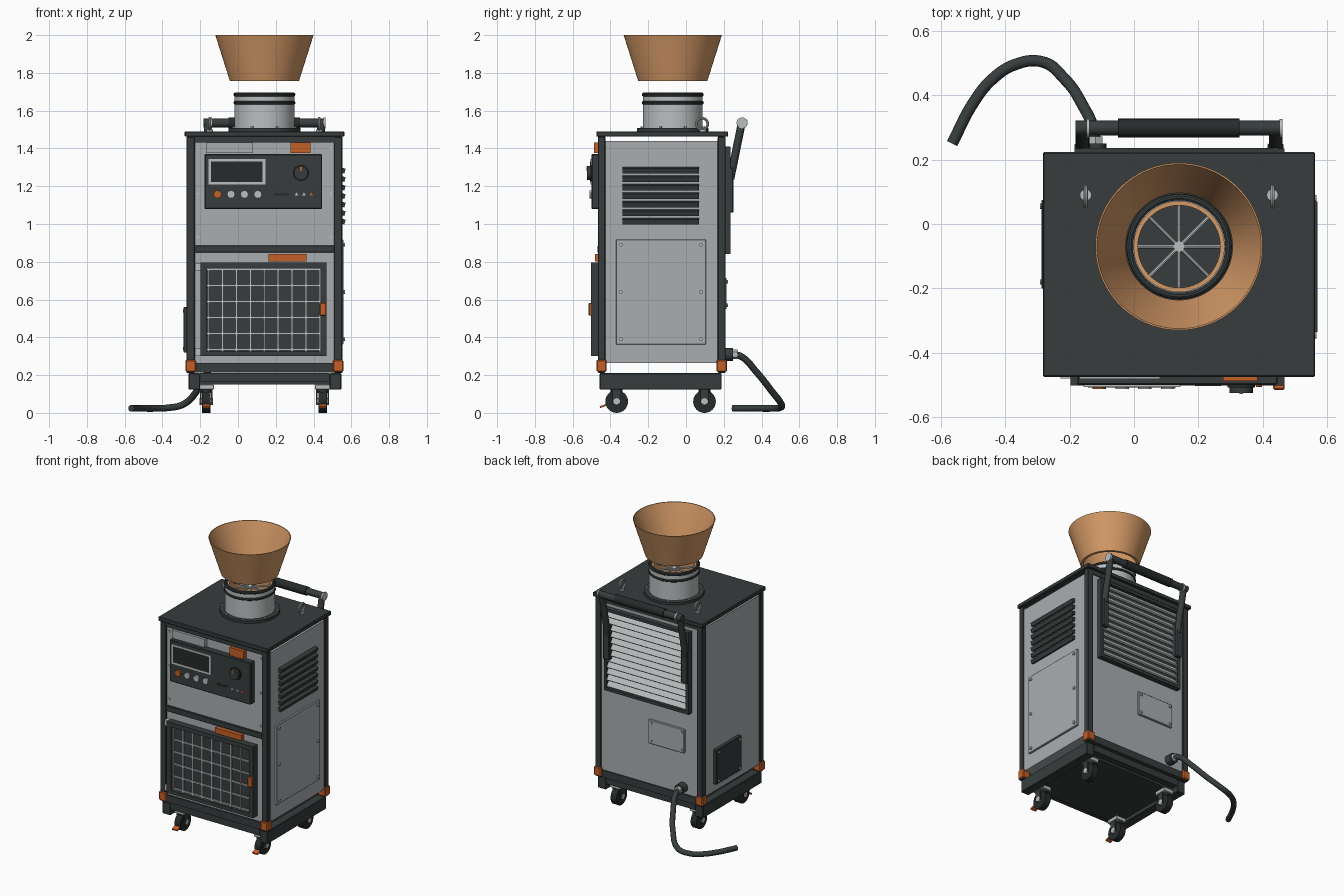
import bpy, bmesh
from math import pi, radians, cos, sin
from mathutils import Vector, Matrix

if "Cube" in bpy.data.objects:
    bpy.data.objects.remove(bpy.data.objects["Cube"], do_unlink=True)


def material(name, rgb, rough=0.6):
    m = bpy.data.materials.new(name)
    m.use_nodes = True
    m.diffuse_color = (*rgb, 1)
    bsdf = m.node_tree.nodes["Principled BSDF"]
    bsdf.inputs["Base Color"].default_value = (*rgb, 1)
    bsdf.inputs["Roughness"].default_value = rough
    return m


PANEL = material("panel grey", (0.40, 0.42, 0.44))
METAL = material("light metal", (0.50, 0.52, 0.53))
DARK = material("charcoal", (0.038, 0.046, 0.046))
BLACK = material("rubber black", (0.02, 0.024, 0.024))
ORANGE = material("safety orange", (0.56, 0.115, 0.02))
TAN = material("copper tan", (0.66, 0.32, 0.135))


def finish(name, bm, mat, smooth=False):
    mesh = bpy.data.meshes.new(name)
    bmesh.ops.recalc_face_normals(bm, faces=bm.faces)
    bm.to_mesh(mesh)
    bm.free()
    mesh.materials.append(mat)
    ob = bpy.data.objects.new(name, mesh)
    bpy.context.collection.objects.link(ob)
    if smooth:
        bpy.ops.object.select_all(action="DESELECT")
        ob.select_set(True)
        bpy.context.view_layer.objects.active = ob
        bpy.ops.object.shade_smooth_by_angle(angle=radians(35))
    return ob


def box(name, x, y, z, mat, bevel=0, tilt=None):
    """Box from (min, max) pairs, optionally tilted about its centre."""
    bm = bmesh.new()
    bmesh.ops.create_cube(bm, size=1)
    size = Vector((x[1] - x[0], y[1] - y[0], z[1] - z[0]))
    mid = Vector((sum(x), sum(y), sum(z))) / 2
    bmesh.ops.scale(bm, vec=size, verts=bm.verts)
    if bevel:
        bmesh.ops.bevel(bm, geom=bm.edges[:], offset=bevel, segments=1, affect="EDGES")
    if tilt:
        bmesh.ops.rotate(bm, matrix=Matrix.Rotation(tilt[0], 3, tilt[1]), verts=bm.verts)
    bmesh.ops.translate(bm, vec=mid, verts=bm.verts)
    return finish(name, bm, mat)


def rod(name, a, b, r, mat, segs=24):
    """Cylinder between two points."""
    a, b = Vector(a), Vector(b)
    bm = bmesh.new()
    bmesh.ops.create_cone(bm, cap_ends=True, segments=segs, radius1=r, radius2=r, depth=(b - a).length)
    turn = Vector((0, 0, 1)).rotation_difference(b - a).to_matrix().to_4x4()
    bmesh.ops.transform(bm, matrix=Matrix.Translation((a + b) / 2) @ turn, verts=bm.verts)
    return finish(name, bm, mat, True)


def lathe(name, profile, centre, mat, segs=64):
    """Spin a closed (radius, height) profile about a vertical axis."""
    bm = bmesh.new()
    vs = [bm.verts.new((r, 0, z)) for r, z in profile]
    edges = [bm.edges.new((vs[i - 1], vs[i])) for i in range(len(vs))]
    bmesh.ops.spin(bm, geom=vs + edges, cent=(0, 0, 0), axis=(0, 0, 1), angle=2 * pi, steps=segs)
    bmesh.ops.remove_doubles(bm, verts=bm.verts, dist=0.0001)
    bmesh.ops.translate(bm, vec=(*centre, 0), verts=bm.verts)
    return finish(name, bm, mat, True)


def ring(name, centre, r, thick, mat, axis="Z"):
    prof = [(r + thick * cos(i * pi / 5), thick * sin(i * pi / 5)) for i in range(10)]
    ob = lathe(name, prof, (0, 0), mat, 48)
    if axis == "X":
        ob.data.transform(Matrix.Rotation(pi / 2, 4, "Y"))
    ob.data.transform(Matrix.Translation(centre))
    return ob


def tube(name, points, r, mat):
    cu = bpy.data.curves.new(name + "_path", "CURVE")
    cu.dimensions, cu.bevel_depth, cu.use_fill_caps, cu.resolution_u = "3D", r, True, 8
    sp = cu.splines.new("BEZIER")
    sp.bezier_points.add(len(points) - 1)
    for bp, p in zip(sp.bezier_points, points):
        bp.co = p
        bp.handle_left_type = bp.handle_right_type = "AUTO"
    tmp = bpy.data.objects.new("tmp", cu)
    bm = bmesh.new()
    mesh = bpy.data.meshes.new_from_object(tmp)
    bm.from_mesh(mesh)
    bpy.data.objects.remove(tmp)
    bpy.data.curves.remove(cu)
    bpy.data.meshes.remove(mesh)
    return finish(name, bm, mat, True)


# Cabinet core, lid, posts and rails
box("cabinet_panels", (-.262, .545), (-.455, .2), (.265, 1.44), PANEL)
box("lid", (-.283, .563), (-.475, .223), (1.462, 1.49), DARK, .004)
for side, xs in (("right", (-.273, -.228)), ("left", (.508, .553))):
    for end, ys in (("front", (-.467, -.427)), ("back", (.168, .21))):
        box(f"{end}_{side}_post", xs, ys, (.212, 1.463), DARK, .004)
        foot_y = (ys[0] - .007, ys[1] + .007)
        box(f"{end}_{side}_corner_guard", (xs[0] - .005, xs[1] + .005), foot_y, (.218, .28), ORANGE, .005)
for end, ys in (("front", (-.465, -.43)), ("back", (.17, .207))):
    box(f"{end}_bottom_rail", (-.23, .51), ys, (.215, .265), DARK)
    box(f"{end}_top_rail", (-.23, .51), ys, (1.432, 1.463), DARK)
box("front_middle_rail", (-.23, .51), (-.468, -.43), (.848, .886), DARK, .003)

# Wheeled base
for side, xs in (("right", (-.262, -.2)), ("left", (.485, .547))):
    box(f"{side}_base_beam", xs, (-.457, .188), (.123, .21), DARK, .004)
for end, ys in (("front", (-.455, -.41)), ("back", (.14, .186))):
    box(f"{end}_base_beam", (-.2, .485), ys, (.165, .21), DARK)
box("base_deck", (-.2, .485), (-.41, .14), (.15, .21), DARK)

# Casters, with brake pedals at the front
for cx in (-.168, .448):
    for cy in (-.367, .098):
        box("caster_plate", (cx - .04, cx + .04), (cy - .045, cy + .045), (.124, .15), METAL, .003)
        rod("caster_swivel", (cx, cy, .105), (cx, cy, .126), .032, DARK)
        box("caster_crown", (cx - .034, cx + .034), (cy - .035, cy + .035), (.124, .134), DARK)
        for s in (-1, 1):
            fx = cx + s * .03
            box("caster_fork", (fx - .004, fx + .004), (cy - .022, cy + .022), (.05, .13), DARK)
        rod("caster_wheel", (cx - .022, cy, .06), (cx + .022, cy, .06), .06, BLACK, 32)
        rod("caster_hub", (cx - .035, cy, .06), (cx + .035, cy, .06), .018, METAL, 16)
        if cy < 0:
            box("brake_pedal", (cx - .02, cx + .02), (cy - .09, cy - .04), (.034, .044), ORANGE, 0, (.35, "X"))

# Control console
box("console", (-.177, .446), (-.5, -.45), (1.08, 1.37), DARK, .004)
box("screen_frame", (-.157, .145), (-.506, -.498), (1.21, 1.345), METAL)
box("screen", (-.143, .131), (-.508, -.504), (1.223, 1.332), BLACK)
rod("knob_skirt", (.333, -.498, 1.27), (.333, -.508, 1.27), .043, BLACK)
rod("knob", (.333, -.5, 1.27), (.333, -.525, 1.27), .036, DARK)
box("knob_pointer", (.327, .339), (-.528, -.522), (1.28, 1.304), ORANGE)
for i in range(4):
    bx = -.108 + i * .071
    rod("button", (bx, -.498, 1.157), (bx, -.512, 1.157), .021, METAL if i else ORANGE, 12)
for i in range(3):
    bx = .31 + i * .039
    rod("indicator", (bx, -.498, 1.157), (bx, -.506, 1.157), .011, ORANGE if i == 2 else METAL, 3)
box("card_slot", (.19, .27), (-.503, -.498), (1.15, 1.165), BLACK)
box("rating_plate", (-.17, .08), (-.482, -.45), (1.375, 1.432), PANEL)
box("warning_tag", (.277, .383), (-.487, -.45), (1.375, 1.432), ORANGE)

# Filter door: frame, dark mesh backing and bright grille
D0, D1, E0, E1 = -.198, .468, .3, .795
for name, xs, zs in (("right", (D0, -.163), (E0, E1)), ("left", (.437, D1), (E0, E1)),
                     ("top", (-.163, .437), (.765, E1)), ("bottom", (-.163, .437), (E0, .325))):
    box(f"door_{name}_frame", xs, (-.502, -.45), zs, DARK)
box("filter_backing", (-.165, .44), (-.475, -.45), (.32, .77), DARK)
for i in range(9):
    gx = -.155 + i * .0735
    box("grille_upright", (gx - .005, gx + .005), (-.492, -.482), (.325, .765), METAL)
for i in range(6):
    gz = .335 + i * .085
    box("grille_crossbar", (-.163, .437), (-.489, -.48), (gz - .005, gz + .005), METAL)
box("door_latch", (.432, .468), (-.515, -.495), (.515, .582), ORANGE, .004)
box("door_label", (.162, .363), (-.482, -.45), (.802, .84), ORANGE)
for hz in (.32, .77):
    box("door_hinge", (-.228, -.198), (-.48, -.45), (hz - .02, hz + .02), METAL)

# Model-left side: louvers and bolted service cover
for i in range(7):
    lz = 1.015 + i * .045
    box("side_louver", (.535, .567), (-.335, .07), (lz - .013, lz + .013), DARK, 0, (.3, "Y"))
box("service_cover", (.54, .558), (-.37, .105), (.363, .917), PANEL, .003)
for by in (-.345, .08):
    for bz in (.39, .64, .89):
        rod("cover_bolt", (.55, by, bz), (.567, by, bz), .01, METAL, 8)

# Model-right side: access plate
box("access_plate", (-.288, -.26), (-.2, .075), (.32, .56), DARK, .003)
for by in (-.18, .055):
    for bz in (.34, .54):
        rod("access_bolt", (-.28, by, bz), (-.292, by, bz), .008, METAL, 8)

# Front panel screws
for sx in (-.212, .492):
    for sz in (.93, 1.16, 1.4):
        rod("panel_screw", (sx, -.45, sz), (sx, -.462, sz), .008, METAL, 8)

# Rear intake grille and label plate
box("intake_backing", (-.18, .465), (.19, .21), (.84, 1.41), DARK)
for name, xs, zs in (("right", (-.185, -.16), (.84, 1.41)), ("left", (.445, .467), (.84, 1.41)),
                     ("top", (-.16, .445), (1.39, 1.41)), ("bottom", (-.16, .445), (.84, .86))):
    box(f"intake_{name}_frame", xs, (.19, .235), zs, DARK)
for i in range(12):
    lz = .885 + i * .044
    box("intake_slat", (-.16, .445), (.217, .227), (lz - .018, lz + .018), METAL, 0, (.6, "X"))
box("rear_label_plate", (-.135, .14), (.19, .215), (.55, .715), PANEL, .003)
for bx in (-.115, .12):
    for bz in (.57, .695):
        rod("label_bolt", (bx, .21, bz), (bx, .222, bz), .009, METAL, 8)

# Push handle
for hx in (-.16, .44):
    box("handle_bracket", (hx - .025, hx + .025), (.2, .252), (1.06, 1.3), DARK, .006)
    rod("handle_arm", (hx, .235, 1.24), (hx, .295, 1.535), .021, DARK)
    rod("handle_collar", (hx + .012, .297, 1.535), (hx + .022, .297, 1.535), .029, METAL)
rod("handle_bar", (-.182, .298, 1.535), (.46, .298, 1.535), .023, DARK)
rod("handle_grip", (-.05, .298, 1.535), (.327, .298, 1.535), .029, BLACK)

# Drain hose and its fitting
rod("hose_flange", (-.12, .195, .31), (-.12, .25, .31), .034, DARK)
rod("hose_nut", (-.12, .245, .31), (-.12, .272, .31), .026, METAL, 6)
tube("drain_hose", [(-.12, .25, .31), (-.125, .29, .3), (-.16, .37, .22), (-.215, .45, .12),
                    (-.29, .505, .045), (-.37, .495, .027), (-.44, .45, .024),
                    (-.5, .375, .024), (-.565, .25, .024)], .018, DARK)

# Lifting eyes
for ex in (-.15, .43):
    rod("eye_base", (ex, .09, 1.488), (ex, .09, 1.5), .018, METAL)
    ring("lifting_eye", (ex, .085, 1.53), .03, .007, METAL, "X")

# Outlet duct with guard, then flared cone
C = (.14, -.07)
lathe("duct_flange", [(.14, 1.488), (.19, 1.488), (.19, 1.507), (.14, 1.507)], C, DARK)
lathe("duct", [(.14, 1.49), (.158, 1.49), (.158, 1.69), (.14, 1.69)], C, METAL)
lathe("duct_lining", [(.128, 1.5), (.141, 1.5), (.141, 1.68), (.128, 1.68)], C, TAN)
for z in (1.642, 1.685):
    ring("duct_seal", (*C, z), .153, .011, DARK)
for i in range(8):
    a = i * pi / 4
    b = (C[0] + .13 * cos(a), C[1] + .13 * sin(a), 1.655)
    rod("guard_spoke", (*C, 1.655), b, .006, METAL, 8)
    fx, fy = C[0] + .176 * cos(a + .4), C[1] + .176 * sin(a + .4)
    rod("flange_bolt", (fx, fy, 1.5), (fx, fy, 1.515), .008, METAL, 6)
rod("guard_hub", (*C, 1.648), (*C, 1.664), .017, METAL)
lathe("outlet_cone", [(.183, 1.757), (.26, 2.0), (.255, 2.0), (.2, 1.86), (.166, 1.757)], C, TAN, 96)
